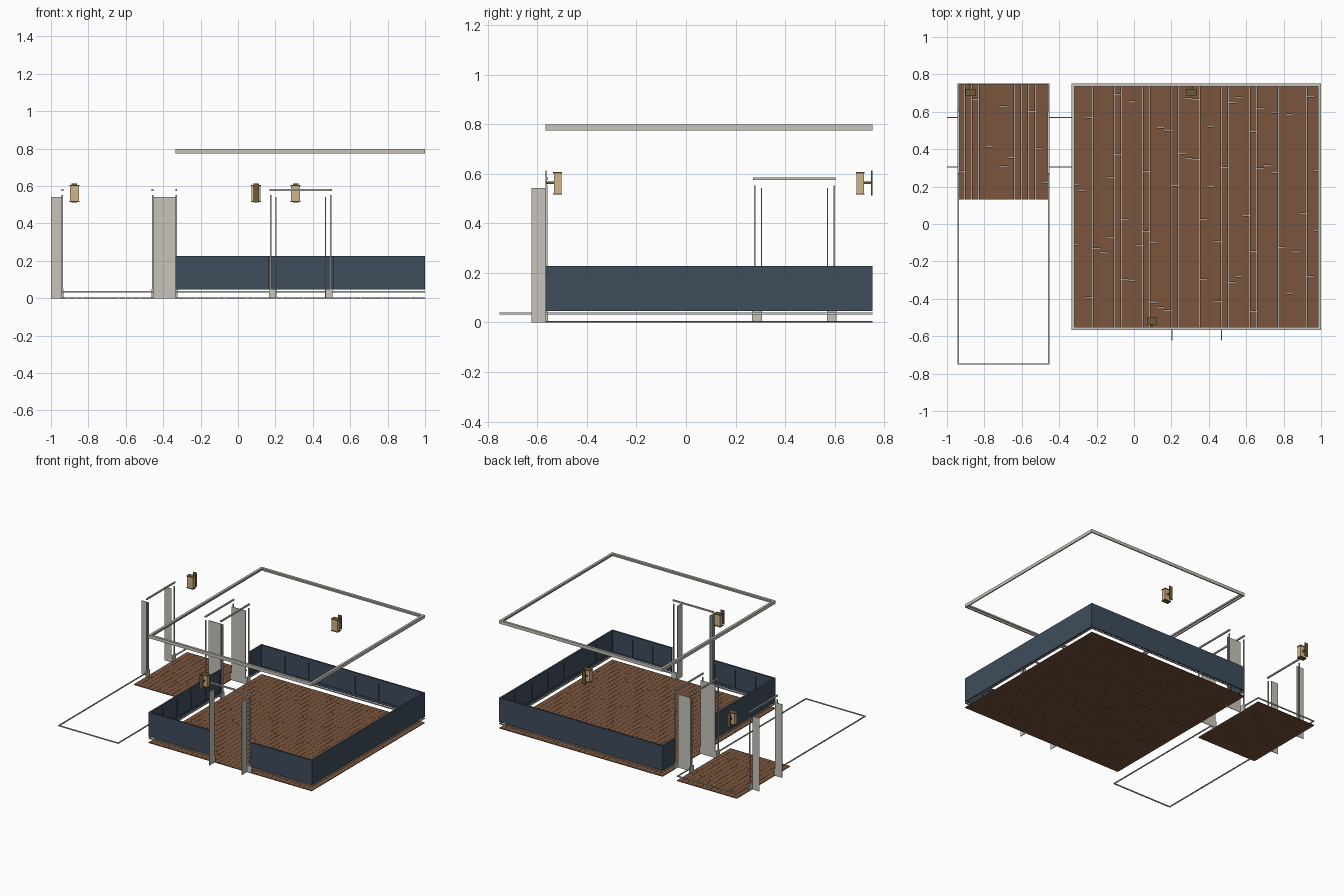
import bpy, bmesh, random
from mathutils import Vector

if "Cube" in bpy.data.objects:
    bpy.data.objects.remove(bpy.data.objects["Cube"])

random.seed(4)


def material(name, rgb):
    def lin(c):
        c /= 255
        return c / 12.92 if c < 0.04045 else ((c + 0.055) / 1.055) ** 2.4
    m = bpy.data.materials.new(name)
    m.diffuse_color = (*[lin(c) for c in rgb], 1)
    m.use_nodes = True
    m.node_tree.nodes["Principled BSDF"].inputs["Base Color"].default_value = m.diffuse_color
    return m


TRIM = material("warm_grey_trim", (198, 195, 186))
BLUE = material("slate_blue_panel", (62, 77, 92))
WOOD = material("brown_floor", (122, 85, 60))
SHADE = material("tan_shade", (208, 182, 140))
BRASS = material("dark_brass", (112, 90, 54))


class Part:
    """Collects boxes into a single object."""
    def __init__(self, name, mat):
        self.name, self.mat, self.bm = name, mat, bmesh.new()

    def box(self, x0, x1, y0, y1, z0, z1):
        g = bmesh.ops.create_cube(self.bm, size=1)
        size = Vector((abs(x1 - x0), abs(y1 - y0), abs(z1 - z0)))
        mid = Vector((x0 + x1, y0 + y1, z0 + z1)) / 2
        for v in g["verts"]:
            v.co = v.co * size + mid

    def on_wall(self, wall, s0, s1, d0, d1, z0, z1):
        """Box along a wall: s runs along it, d is depth into the room."""
        axis, plane, sign = wall
        a, b = plane + sign * d0, plane + sign * d1
        if axis == "x":      # wall plane at constant x
            self.box(a, b, s0, s1, z0, z1)
        else:
            self.box(s0, s1, a, b, z0, z1)

    def finish(self):
        me = bpy.data.meshes.new(self.name)
        self.bm.to_mesh(me)
        self.bm.free()
        me.materials.append(self.mat)
        ob = bpy.data.objects.new(self.name, me)
        bpy.context.collection.objects.link(ob)


RX0, RX1, RY0, RY1 = -0.335, 1.0, -0.567, 0.752     # main room
HX0, HX1, HY0, HY1 = -0.943, -0.452, -0.752, 0.752  # hall

# walls: (constant axis, plane, inward sign)
room_front, room_back = ("y", RY0, 1), ("y", RY1, -1)
room_left, room_right = ("x", RX0, 1), ("x", RX1, -1)
hall_left, hall_right = ("x", HX0, 1), ("x", HX1, -1)
hall_front, hall_back = ("y", HY0, 1), ("y", HY1, -1)

room_runs = [(room_front, RX0, 0.165), (room_front, 0.508, RX1),
             (room_back, RX0, RX1), (room_right, RY0, RY1),
             (room_left, RY0, 0.265), (room_left, 0.608, RY1)]
hall_runs = [(hall_front, HX0, HX1), (hall_back, HX0, HX1)]
for w in (hall_left, hall_right):
    hall_runs += [(w, HY0, 0.265), (w, 0.608, HY1)]


# plank floors: staggered boards running front to back
def floor(name, x0, x1, y0, y1):
    p = Part(name, WOOD)
    n = round((x1 - x0) / 0.038)
    w = (x1 - x0) / n
    gap = 0.0006
    for i in range(n):
        y = y0
        length = random.uniform(0.08, 0.32)
        while y < y1 - 1e-6:
            end = min(y + length, y1)
            if y1 - end < 0.04:
                end = y1
            p.box(x0 + i * w + gap, x0 + (i + 1) * w - gap,
                  y + (gap if y > y0 else 0), end - (gap if end < y1 else 0), 0, 0.005)
            y, length = end, 0.32
    p.finish()


floor("room_floor", RX0, RX1, RY0, RY1)
floor("hall_floor", HX0, HX1, 0.13, HY1)

# baseboard cap strips
for name, runs in (("room_base_strip", room_runs), ("hall_base_strip", hall_runs)):
    p = Part(name, TRIM)
    for wall, a, b in runs:
        p.on_wall(wall, a, b, 0, 0.007, 0.032, 0.039)
    p.finish()

# wainscot: backing, rails, stiles and cap
p = Part("wainscot", BLUE)
for wall, a, b in room_runs:
    p.on_wall(wall, a, b, 0, 0.005, 0.047, 0.225)
    p.on_wall(wall, a, b, 0.005, 0.009, 0.047, 0.068)
    p.on_wall(wall, a, b, 0.005, 0.009, 0.200, 0.220)
    p.on_wall(wall, a, b, 0, 0.013, 0.220, 0.227)
    n = max(1, round((b - a) / 0.18))
    for i in range(n + 1):
        c = a + (b - a) * i / n
        p.on_wall(wall, max(a, c - 0.009), min(b, c + 0.009),
                  0.005, 0.009, 0.068, 0.200)
p.finish()

# crown moulding: stepped ring
p = Part("crown_moulding", TRIM)
for wall, a, b in ((room_front, RX0, RX1), (room_back, RX0, RX1),
                   (room_left, RY0, RY1), (room_right, RY0, RY1)):
    p.on_wall(wall, a, b, 0, 0.009, 0.775, 0.787)
    p.on_wall(wall, a, b, 0, 0.017, 0.787, 0.798)
p.finish()


# doorways: jamb boards through the wall, plus casing on each face
def jambs(name, wall, c0, c1, depth):
    p = Part(name, TRIM)
    for s0, s1 in ((c0 - 0.004, c0), (c1, c1 + 0.004)):
        p.on_wall(wall, s0, s1, -depth, 0, 0, 0.542)
    p.finish()


def casing(name, wall, c0, c1):
    p = Part(name, TRIM)
    for c, out in ((c0, -1), (c1, 1)):
        lo, hi = sorted((c, c + out * 0.040))
        p.on_wall(wall, lo, hi, 0, 0.011, 0, 0.05)                    # plinth
        lo, hi = sorted((c + out * 0.027, c + out * 0.033))
        p.on_wall(wall, lo, hi, 0, 0.008, 0.05, 0.552)                # outer band
    p.on_wall(wall, c0 - 0.036, c1 + 0.036, 0, 0.010, 0.574, 0.584)   # head cap
    p.finish()


jambs("front_door_jambs", room_front, 0.205, 0.466, 0.056)
jambs("inner_door_jambs", room_left, 0.307, 0.568, RX0 - HX1)
jambs("hall_door_jambs", hall_left, 0.307, 0.568, 1 + HX0)
casing("front_door_casing", room_front, 0.205, 0.466)
casing("inner_door_room_casing", room_left, 0.307, 0.568)
casing("inner_door_hall_casing", hall_right, 0.307, 0.568)
casing("hall_door_casing", hall_left, 0.307, 0.568)

# wall lamps: backplate, arm, shade with end caps
for name, wall, x in (("hall_lamp", hall_back, -0.875),
                      ("room_back_lamp", room_back, 0.308),
                      ("room_front_lamp", room_front, 0.097)):
    p = Part(name + "_bracket", BRASS)
    p.on_wall(wall, x - 0.015, x + 0.015, 0, 0.005, 0.511, 0.613)
    p.on_wall(wall, x - 0.005, x + 0.005, 0.005, 0.035, 0.558, 0.568)
    for z in (0.515, 0.600):
        p.on_wall(wall, x - 0.027, x + 0.027, 0.031, 0.067, z, z + 0.006)
    p.finish()
    p = Part(name + "_shade", SHADE)
    p.on_wall(wall, x - 0.024, x + 0.024, 0.034, 0.064, 0.521, 0.600)
    p.finish()
